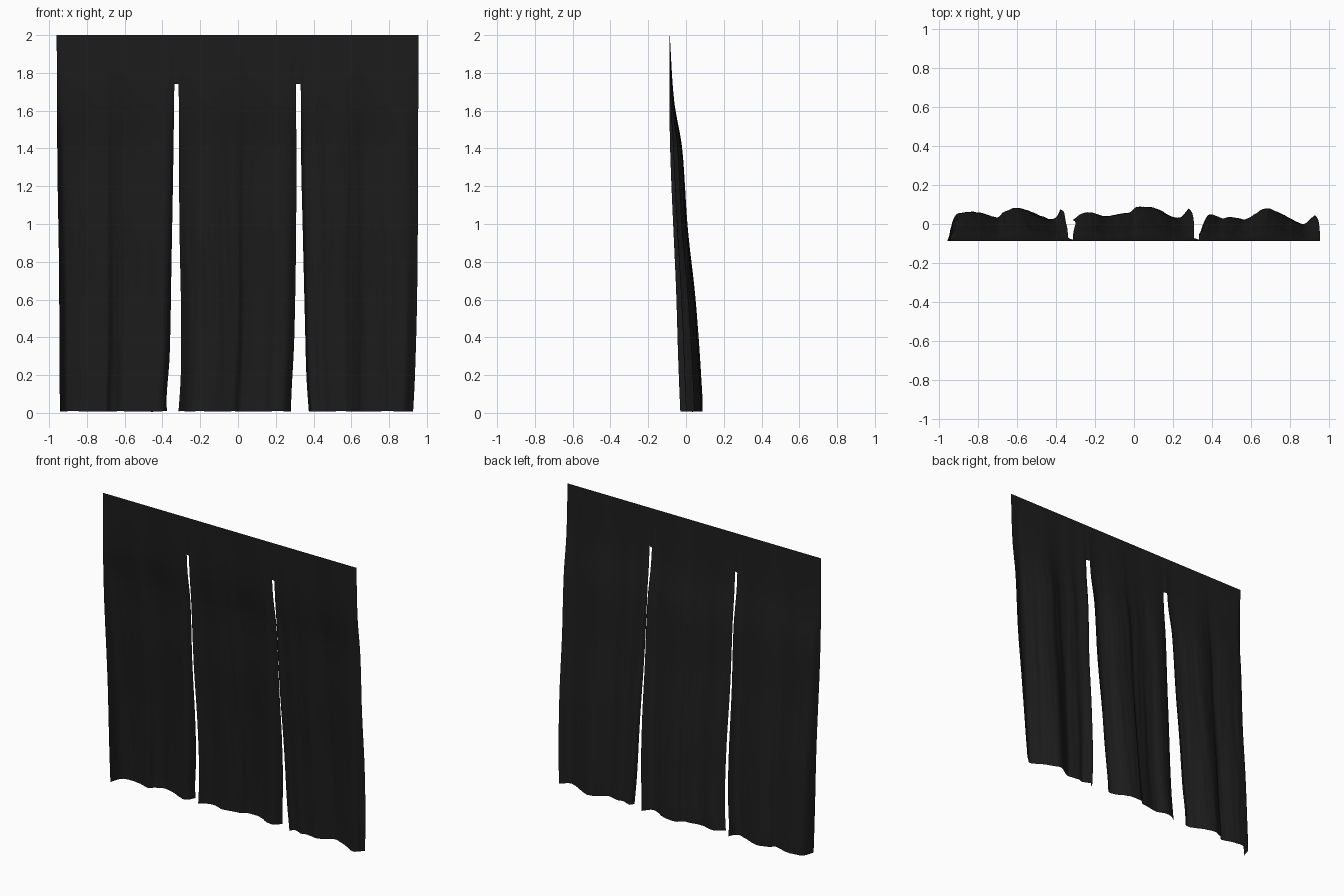
import bpy, bmesh, math
from mathutils import Vector, noise

if "Cube" in bpy.data.objects:
    bpy.data.objects.remove(bpy.data.objects["Cube"])

COLS, ROWS, HEAD_ROWS = 72, 90, 8
TOP, SLIT = 2.0, 1.74


def interp(pts, t):
    """Smooth interpolation through sorted (t, value) points."""
    if t <= pts[0][0]:
        return pts[0][1]
    for i in range(len(pts) - 1):
        (a, va), (b, vb) = pts[i], pts[i + 1]
        if t <= b:
            def slope(j):
                lo, hi = pts[max(j - 1, 0)], pts[min(j + 1, len(pts) - 1)]
                return (hi[1] - lo[1]) / (hi[0] - lo[0])
            h = b - a
            s = (t - a) / h
            return ((2*s**3 - 3*s**2 + 1) * va + (s**3 - 2*s**2 + s) * h * slope(i)
                    + (3*s**2 - 2*s**3) * vb + (s**3 - s**2) * h * slope(i + 1))
    return pts[-1][1]


# front and back limits of the cloth in y, by height
front = [(0, -.03), (.6, -.05), (1, -.068), (1.4, -.083), (1.7, -.088), (2, -.086)]
back = [(0, .083), (.1, .08), (.6, .045), (1, .004), (1.4, -.024), (1.65, -.064), (2, -.086)]

# each panel: left edge x by height, right edge x by height, hem curve y by x
panels = [
    ([(0, -.943), (.3, -.945), (.8, -.948), (1.3, -.956), (2, -.96)],
     [(0, -.377), (.1, -.377), (.3, -.362), (.8, -.352), (1.3, -.343), (1.74, -.337)],
     [(-.943, -.03), (-.925, .03), (-.90, .055), (-.80, .06), (-.70, .035), (-.67, .06),
      (-.60, .083), (-.52, .06), (-.43, .025), (-.395, .04), (-.377, .08)]),
    ([(0, -.315), (.2, -.303), (.5, -.301), (1, -.31), (1.74, -.314)],
     [(0, .28), (.1, .283), (.4, .298), (1, .308), (1.74, .308)],
     [(-.315, .02), (-.27, .052), (-.22, .06), (-.15, .04), (-.06, .055), (-.02, .06),
      (.01, .085), (.06, .088), (.12, .078), (.19, .04), (.24, .035), (.28, .08)]),
    ([(0, .375), (.2, .362), (.5, .354), (1, .342), (1.3, .335), (1.74, .332)],
     [(0, .927), (.2, .937), (.6, .948), (1.2, .953), (2, .955)],
     [(.375, .02), (.39, .05), (.45, .03), (.5, .036), (.57, .025), (.62, .05),
      (.67, .08), (.72, .07), (.80, .03), (.87, .0), (.90, .02), (.927, .045)]),
]


def cloth_point(panel, u, z):
    left, right, hem = panel
    xl, xr = interp(left, z), interp(right, z)
    hx = hem[0][0] + u * (hem[-1][0] - hem[0][0])
    fold = (interp(hem, hx) + .03) / .113
    lo, hi = interp(front, z), interp(back, z)
    y = lo + (hi - lo) * fold
    # fine vertical creases fading out towards the top
    fade = min(1, max(0, (1.75 - z) / .5))
    y += .0035 * fade * noise.noise(Vector((hx * 38, z * 1.6, 3)))
    zz = z
    if z < .06:
        zz += (1 - z / .06) * (.008 + .004 * noise.noise(Vector((hx * 12, 0, 7))))
    return Vector((xl + u * (xr - xl), y, zz))


bm = bmesh.new()


def add_grid(points):
    rows = [[bm.verts.new(p) for p in row] for row in points]
    for a, b in zip(rows, rows[1:]):
        for i in range(len(a) - 1):
            bm.faces.new((a[i], a[i + 1], b[i + 1], b[i]))


head_z = [SLIT + (TOP - SLIT) * k / HEAD_ROWS for k in range(HEAD_ROWS + 1)]
panel_z = [SLIT * k / ROWS for k in range(ROWS + 1)]

# hanging panels, running up into the header
for p in panels:
    add_grid([[cloth_point(p, i / COLS, z) for i in range(COLS + 1)]
              for z in panel_z + head_z[1:]])

# header strips bridging the slits
for p, q in zip(panels, panels[1:]):
    add_grid([[cloth_point(p, 1, z), cloth_point(q, 0, z)] for z in head_z])

bmesh.ops.remove_doubles(bm, verts=bm.verts, dist=1e-5)
mesh = bpy.data.meshes.new("curtain")
bm.to_mesh(mesh)
bm.free()
for f in mesh.polygons:
    f.use_smooth = True

# black cloth
curtain = bpy.data.objects.new("curtain", mesh)
bpy.context.collection.objects.link(curtain)
mat = bpy.data.materials.new("black_cloth")
mat.diffuse_color = (.012, .012, .012, 1)
mat.use_nodes = True
mat.node_tree.nodes["Principled BSDF"].inputs["Base Color"].default_value = mat.diffuse_color
mesh.materials.append(mat)
